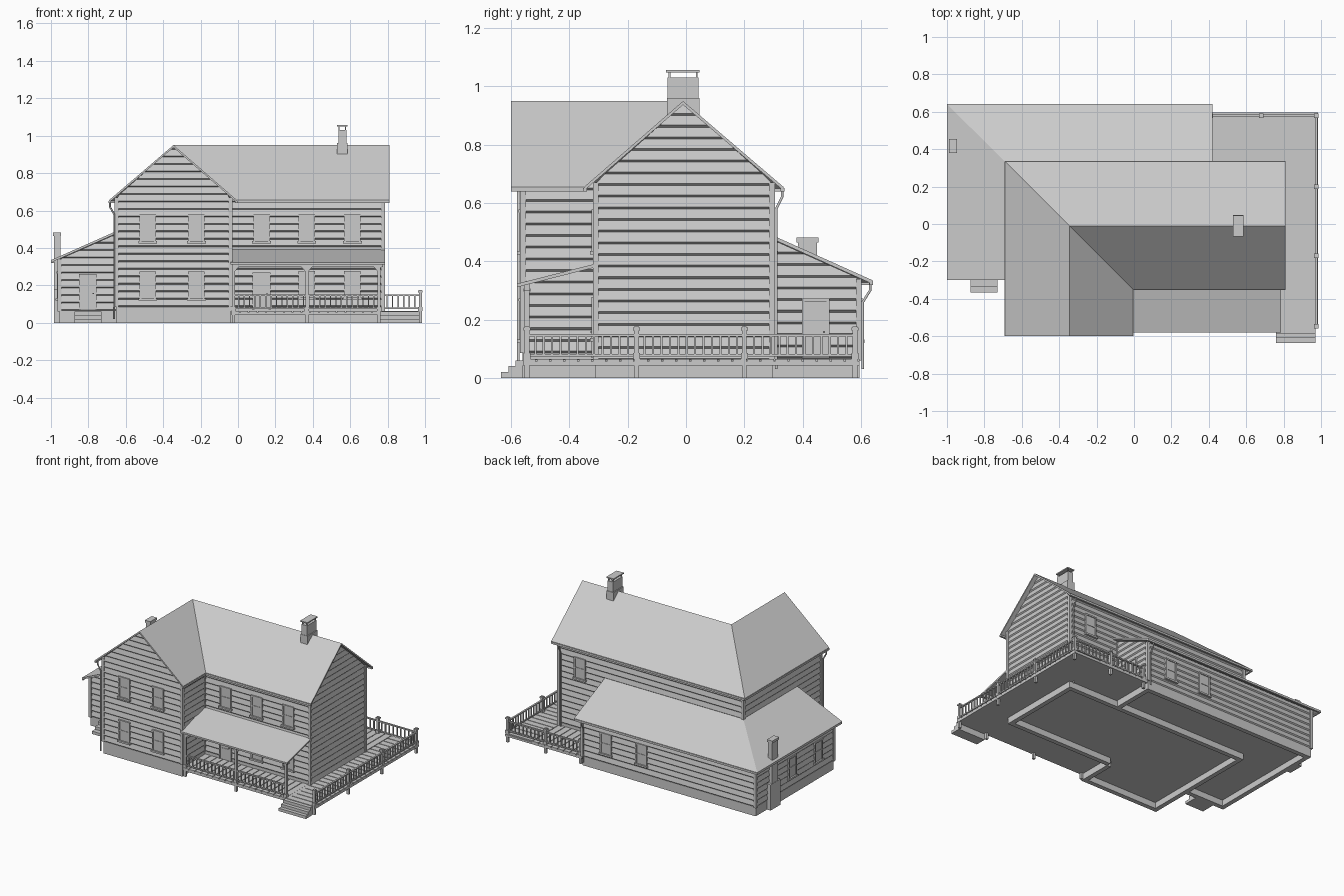
import bpy, bmesh
from mathutils import Vector

cube = bpy.data.objects.get("Cube")
if cube:
    bpy.data.objects.remove(cube, do_unlink=True)

mat = bpy.data.materials.new("plain grey")
mat.use_nodes = True
mat.diffuse_color = (0.6, 0.6, 0.6, 1)
mat.node_tree.nodes["Principled BSDF"].inputs["Base Color"].default_value = mat.diffuse_color

parts = {}


def part(name):
    return parts.setdefault(name, bmesh.new())


def prism(name, a, b):
    """Join two matching outlines into a closed solid."""
    bm = part(name)
    va = [bm.verts.new(p) for p in a]
    vb = [bm.verts.new(p) for p in b]
    n = len(va)
    faces = [bm.faces.new(va), bm.faces.new(vb[::-1])]
    for i in range(n):
        j = (i + 1) % n
        faces.append(bm.faces.new((va[j], va[i], vb[i], vb[j])))
    bmesh.ops.recalc_face_normals(bm, faces=faces)


def box(name, x0, x1, y0, y1, z0, z1):
    ring = [(x0, y0), (x1, y0), (x1, y1), (x0, y1)]
    prism(name, [(x, y, z0) for x, y in ring], [(x, y, z1) for x, y in ring])


def sheet(name, verts, faces, thick):
    """Roof sheet: the given top faces, thickened downward."""
    bm = part(name)
    vs = [bm.verts.new(v) for v in verts]
    made = [bm.faces.new([vs[i] for i in f]) for f in faces]
    for f in made:
        f.normal_update()
        if f.normal.z < 0:
            f.normal_flip()
    top = bmesh.ops.extrude_face_region(bm, geom=made, use_keep_orig=True)["geom"]
    for v in vs:
        v.co.z -= thick
    for f in made:
        f.normal_flip()
    bmesh.ops.recalc_face_normals(bm, faces=bm.faces[:])


class Wall:
    """A flat wall: u runs along it, n points out of it."""

    def __init__(self, axis, c, s):
        self.axis, self.c, self.s = axis, c, s

    def at(self, u, n, z):
        d = self.c + self.s * n
        return (u, d, z) if self.axis == "x" else (d, u, z)

    def box(self, name, u0, u1, n0, n1, z0, z1):
        p, q = self.at(u0, n0, z0), self.at(u1, n1, z1)
        box(name, *[f(p[i], q[i]) for i in range(3) for f in (min, max)])

    def siding(self, name, poly):
        """Lapped boards filling a convex outline of (u, z) points."""
        def span(z):
            us = []
            for (ua, za), (ub, zb) in zip(poly, poly[1:] + poly[:1]):
                if za != zb and min(za, zb) <= z <= max(za, zb):
                    us.append(ua + (ub - ua) * (z - za) / (zb - za))
            return min(us), max(us)
        zs = [p[1] for p in poly]
        z, top = min(zs), max(zs)
        while z < top - 0.004:
            z1 = min(z + 0.04, top - 0.0005)
            lo, hi = span(z + 0.0001), span(z1)
            mid = span(z + 0.007 if z + 0.007 < z1 else z1)
            outline = lambda k: [self.at(lo[k], -0.012, z), self.at(lo[k], 0, z),
                                 self.at(mid[k], 0.008, min(z + 0.007, z1)),
                                 self.at(hi[k], 0.001, z1), self.at(hi[k], -0.012, z1)]
            prism(name, outline(0), outline(1))
            z += 0.04

    def frame(self, name, u, w, z0, z1, t=0.01):
        for k in (-1, 1):
            a, b = u + k * w / 2, u + k * (w / 2 - t)
            self.box(name, min(a, b), max(a, b), 0, 0.014, z0, z1)
        self.box(name, u - w / 2, u + w / 2, 0, 0.015, z1 - t, z1)

    def window(self, u, z0):
        z1, w = z0 + 0.148, 0.088
        self.frame("window_frames", u, w, z0, z1)
        self.box("window_frames", u - w / 2 - 0.006, u + w / 2 + 0.006, 0, 0.02, z0 - 0.006, z0 + 0.006)
        self.box("window_panes", u - w / 2, u + w / 2, 0, 0.009, z0, z1)
        zm = (z0 + z1) / 2
        self.box("window_frames", u - w / 2, u + w / 2, 0, 0.012, zm - 0.004, zm + 0.004)

    def door(self, u, z0, z1):
        w = 0.095
        self.frame("door_frames", u, w, z0, z1)
        self.box("doors", u - w / 2, u + w / 2, 0, 0.009, z0, z1)
        for a, b in ((0.02, 0.08), (0.1, 0.175)):
            self.box("doors", u - 0.025, u + 0.025, 0, 0.012, z0 + a, z0 + b)
        self.box("door_knobs", u + 0.026, u + 0.032, 0, 0.018, z0 + 0.086, z0 + 0.092)


# Walls
main_front, main_back = Wall("x", -0.31, -1), Wall("x", 0.295, 1)
main_right, main_left = Wall("y", 0.775, 1), Wall("y", -0.65, -1)
wing_front, wing_right = Wall("x", -0.56, -1), Wall("y", -0.04, 1)
add_left, add_back = Wall("y", -0.955, -1), Wall("x", 0.593, 1)
add_right, add_front = Wall("y", 0.385, 1), Wall("x", -0.265, -1)


def rect(a, b, z0, z1):
    return [(a, z0), (b, z0), (b, z1), (a, z1)]


def gable(a, b, m, z0):
    return [(a, z0), (b, z0), (b, 0.672), (m, 0.94), (a, 0.672)]


B = 0.085
main_front.siding("main_walls", rect(-0.04, 0.775, B, 0.672))
main_back.siding("main_walls", rect(-0.65, 0.775, B, 0.672))
main_right.siding("main_walls", gable(-0.31, 0.295, -0.008, 0.06))
main_left.siding("main_walls", rect(-0.56, 0.295, B, 0.672))
wing_front.siding("wing_walls", gable(-0.65, -0.04, -0.345, B))
wing_right.siding("wing_walls", rect(-0.56, -0.31, B, 0.672))
add_left.siding("addition_walls", rect(-0.265, 0.593, 0.065, 0.34))
add_back.siding("addition_walls", rect(-0.955, 0.385, 0.065, 0.34))
add_right.siding("addition_walls", [(0.295, 0.065), (0.593, 0.065), (0.593, 0.342), (0.295, 0.475)])
add_front.siding("addition_walls", [(-0.955, 0.065), (-0.65, 0.065), (-0.65, 0.475), (-0.955, 0.34)])

# Corner boards
for x, y, z0, z1 in ((-0.65, -0.56, B, .67), (-0.04, -0.56, B, .67), (-0.04, -0.31, B, .67), (0.775, -0.31, .06, .67),
                     (0.775, 0.295, .06, .67), (-0.65, 0.295, .4, .67), (-0.955, -0.265, .06, .34),
                     (-0.955, 0.593, .06, .34), (0.385, 0.593, .06, .34), (0.385, 0.295, .06, .47)):
    box("corner_boards", x - 0.01, x + 0.01, y - 0.01, y + 0.01, z0, z1)

# Foundation walls and floors
for w, a, b, h in ((main_front, -0.04, 0.775, B), (main_back, -0.65, 0.775, B), (main_right, -0.31, 0.295, 0.065),
                   (main_left, -0.56, 0.295, B), (wing_front, -0.65, -0.04, B), (wing_right, -0.56, -0.31, B),
                   (add_left, -0.265, 0.593, 0.065), (add_back, -0.955, 0.385, 0.065),
                   (add_right, 0.295, 0.593, 0.065), (add_front, -0.955, -0.65, 0.065)):
    w.box("foundation", a, b, -0.03, 0.002, 0, h)
for x0, x1, y0, y1 in ((-0.64, 0.77, -0.3, 0.29), (-0.64, -0.05, -0.55, -0.3),
                       (-0.95, -0.64, -0.26, 0.585), (-0.64, 0.38, 0.29, 0.585)):
    box("floor", x0, x1, y0, y1, 0.042, 0.055)

# Openings
for u in (-0.483, -0.222):
    for z in (0.125, 0.43):
        wing_front.window(u, z)
for u in (0.126, 0.368, 0.612):
    main_front.window(u, 0.43)
for u in (0.368, 0.612):
    main_front.window(u, 0.13)
main_back.window(0.61, 0.43)
for u in (0.2, -0.075):
    add_back.window(u, 0.125)
for u in (0.2, -0.09):
    add_left.window(u, 0.125)
main_front.door(0.126, 0.068, 0.27)
add_right.door(0.445, 0.068, 0.272)
add_front.door(-0.803, 0.068, 0.262)

# Roofs
E, R = 0.655, 0.95
sheet("main_roof", [(-0.69, 0.335, E), (0.81, 0.335, E), (0.81, -0.01, R), (-0.345, -0.01, R), (0.81, -0.35, E),
                    (-0.005, -0.35, E), (-0.005, -0.6, E), (-0.345, -0.6, R), (-0.69, -0.6, E)],
      [(0, 1, 2, 3), (3, 2, 4, 5), (3, 5, 6, 7), (0, 3, 7, 8)], 0.013)
sheet("addition_roof", [(-1, -0.3, 0.335), (-1, 0.64, 0.335), (0.42, 0.64, 0.335), (0.42, 0.295, 0.49),
                        (-0.65, 0.295, 0.49), (-0.65, -0.3, 0.49)], [(0, 1, 4, 5), (1, 2, 3, 4)], 0.013)
sheet("porch_roof", [(-0.04, -0.31, 0.392), (0.785, -0.31, 0.392), (0.785, -0.58, 0.323), (-0.04, -0.58, 0.323)],
      [(0, 1, 2, 3)], 0.012)
box("porch_beam", -0.04, 0.775, -0.556, -0.536, 0.298, 0.322)

# Gutters
for x0, x1, y0, y1, z in ((-0.69, 0.81, 0.325, 0.338, E), (-0.005, 0.81, -0.353, -0.34, E), (-0.693, -0.68, -0.6, 0.335, E),
                          (-0.015, -0.002, -0.6, -0.35, E), (-1, -0.99, -0.3, 0.64, 0.335), (-1, 0.42, 0.63, 0.642, 0.335)):
    box("gutters", x0, x1, y0, y1, z - 0.016, z - 0.003)

# Deck: base slab, then boards with narrow gaps
for x0, x1, y0, y1, along in ((-0.035, 0.765, -0.56, -0.31, "y"), (0.778, 0.985, -0.56, 0.595, "x"),
                              (0.39, 0.778, 0.297, 0.595, "y")):
    box("deck_base", x0, x1, y0, y1, 0.042, 0.056)
    lo, hi = (x0, x1) if along == "y" else (y0, y1)
    n = round((hi - lo) / 0.048)
    for i in range(n):
        a, b = lo + (hi - lo) * i / n, lo + (hi - lo) * (i + 1) / n - 0.005
        box("deck_boards", *((a, b, y0, y1) if along == "y" else (x0, x1, a, b)), 0.056, 0.064)
box("deck_base", 0.76, 0.78, -0.56, -0.31, 0.042, 0.063)


# Posts and railings
def post(x, y, top):
    box("posts", x - 0.008, x + 0.008, y - 0.008, y + 0.008, 0, top)
    box("posts", x - 0.012, x + 0.012, y - 0.012, y + 0.012, 0.064, 0.085)
    box("posts", x - 0.012, x + 0.012, y - 0.012, y + 0.012, top - 0.014, top - 0.004)


def railing(p, q):
    p, q = Vector(p), Vector(q)
    lo, hi = [min(c) for c in zip(p, q)], [max(c) for c in zip(p, q)]
    for z, t in ((0.078, 0.004), (0.146, 0.006)):
        box("rails", lo[0] - t, hi[0] + t, lo[1] - t, hi[1] + t, z - 0.004, z + 0.004)
    n = round((q - p).length / 0.029)
    for i in range(1, n):
        c = p.lerp(q, i / n)
        box("balusters", c.x - 0.0035, c.x + 0.0035, c.y - 0.0035, c.y + 0.0035, 0.078, 0.146)


for x in (-0.025, 0.368, 0.755):
    post(x, -0.546, 0.31)
    for k in (-1, 1):
        if -0.02 < x + k * 0.02 < 0.77:
            prism("post_brackets", [(x, -0.55, 0.3), (x + k * 0.03, -0.55, 0.3), (x, -0.55, 0.265)],
                  [(x, -0.542, 0.3), (x + k * 0.03, -0.542, 0.3), (x, -0.542, 0.265)])
for x, y in ((0.975, -0.546), (0.975, -0.17), (0.975, 0.2), (0.975, 0.58), (0.68, 0.58), (0.41, 0.58)):
    post(x, y, 0.176)
railing((-0.025, -0.546), (0.755, -0.546))
railing((0.975, -0.546), (0.975, 0.58))
railing((0.41, 0.58), (0.975, 0.58))

# Steps
for x0, x1, y in ((0.76, 0.97, -0.56), (-0.875, -0.73, -0.267)):
    run = 0.025 if x0 > 0 else 0.033
    for i in range(3):
        box("steps", x0, x1, y - run * (i + 1), y - run * i, 0, 0.06 - 0.02 * i)

# Chimneys
box("chimney", 0.53, 0.585, -0.066, 0.047, 0.86, 0.96)
box("chimney", 0.536, 0.579, -0.063, 0.043, 0.96, 1.03)
for y in (-0.06, 0.034):
    for x in (0.538, 0.571):
        box("chimney_cap", x, x + 0.006, y, y + 0.006, 1.03, 1.05)
box("chimney_cap", 0.53, 0.585, -0.068, 0.046, 1.048, 1.056)
box("small_chimney", -0.985, -0.95, 0.36, 0.47, 0, 0.18)
box("small_chimney", -0.983, -0.95, 0.385, 0.45, 0.18, 0.465)
box("small_chimney", -0.988, -0.946, 0.38, 0.455, 0.465, 0.482)

for name, bm in parts.items():
    me = bpy.data.meshes.new(name)
    bm.to_mesh(me)
    bm.free()
    me.materials.append(mat)
    bpy.context.collection.objects.link(bpy.data.objects.new(name, me))

# Downspouts
for i, path in enumerate(([(-0.685, -0.575, .645), (-0.685, -0.575, .62), (-0.662, -0.575, .58), (-0.662, -0.575, .02)],
                          [(0.755, 0.33, .645), (0.755, 0.33, .62), (0.755, 0.31, .58), (0.755, 0.31, .03)],
                          [(0.37, 0.632, .325), (0.37, 0.632, .3), (0.37, 0.607, .26), (0.37, 0.607, .03)])):
    cu = bpy.data.curves.new("downspout", "CURVE")
    cu.dimensions, cu.bevel_depth, cu.bevel_resolution = "3D", 0.005, 1
    sp = cu.splines.new("POLY")
    sp.points.add(len(path) - 1)
    for pt, co in zip(sp.points, path):
        pt.co = (*co, 1)
    cu.materials.append(mat)
    bpy.context.collection.objects.link(bpy.data.objects.new(f"downspout_{i + 1}", cu))
